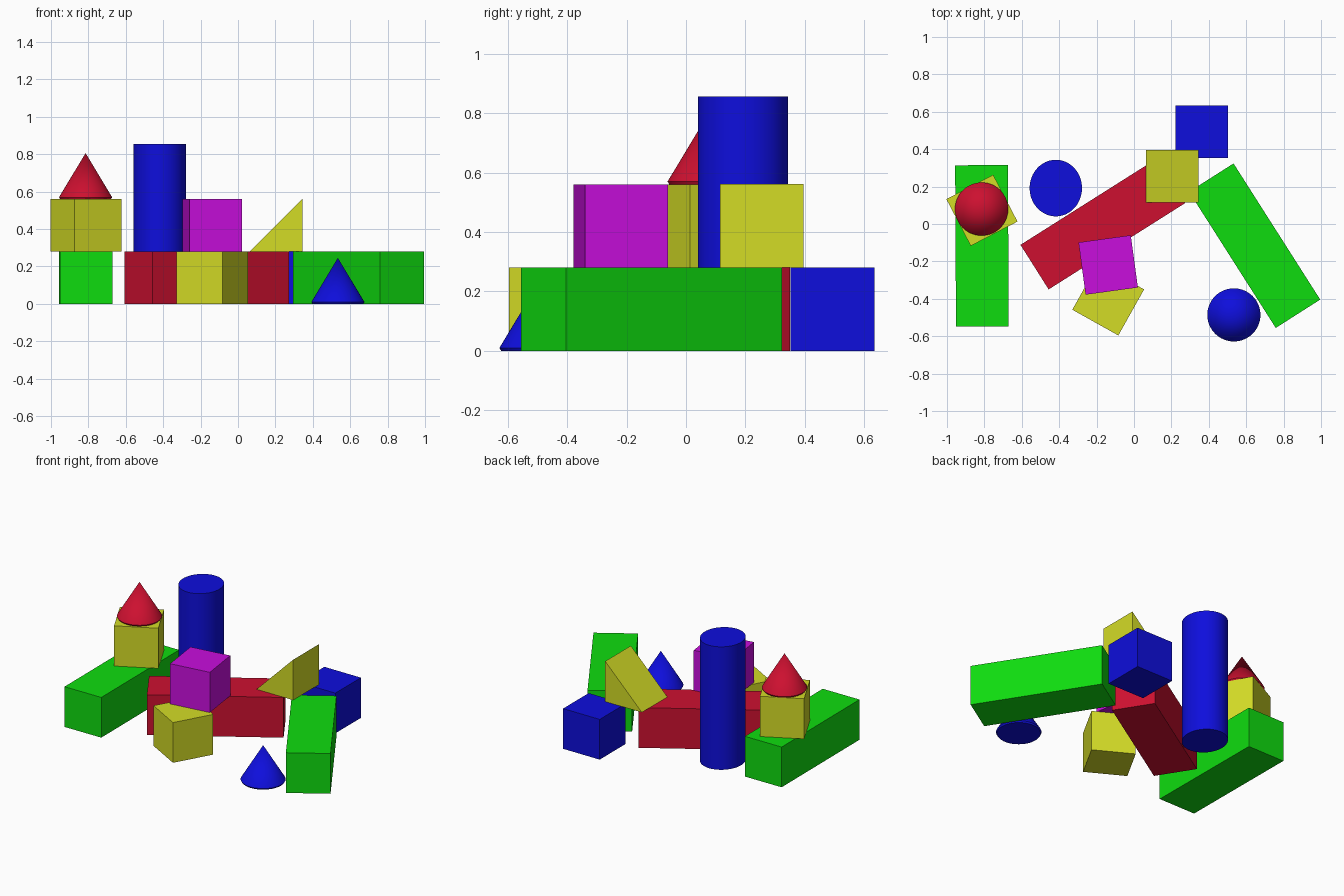
import bpy, bmesh, math
from mathutils import Matrix, Vector

if "Cube" in bpy.data.objects:
    bpy.data.objects.remove(bpy.data.objects["Cube"])

U = 0.282   # edge of a unit block
L = 0.863   # length of a long block


def material(name, rgb):
    lin = [(c / 255 / 12.92) if c < 10 else ((c / 255 + 0.055) / 1.055) ** 2.4 for c in rgb]
    m = bpy.data.materials.new(name)
    m.diffuse_color = (*lin, 1)
    m.use_nodes = True
    m.node_tree.nodes["Principled BSDF"].inputs["Base Color"].default_value = m.diffuse_color
    return m


GREEN = material("green", (15, 220, 15))
BLUE = material("blue", (14, 14, 220))
RED = material("red", (205, 16, 48))
YELLOW = material("yellow", (212, 220, 38))
MAGENTA = material("magenta", (200, 14, 220))


def finish(name, bm, mat, loc, angle=0, smooth=False):
    """Turn a bmesh (standing on its own z = 0) into a placed object."""
    bmesh.ops.recalc_face_normals(bm, faces=bm.faces)
    me = bpy.data.meshes.new(name)
    bm.to_mesh(me)
    bm.free()
    me.materials.append(mat)
    ob = bpy.data.objects.new(name, me)
    ob.location = loc
    ob.rotation_euler.z = math.radians(angle)
    bpy.context.collection.objects.link(ob)
    if smooth:
        bpy.ops.object.select_all(action='DESELECT')
        ob.select_set(True)
        bpy.context.view_layer.objects.active = ob
        bpy.ops.object.shade_smooth_by_angle(angle=math.radians(30))
    return ob


def block(name, mat, loc, angle=0, length=U):
    bm = bmesh.new()
    bmesh.ops.create_cube(bm, size=1, matrix=Matrix.Diagonal((length, U, 0.28, 1)))
    bmesh.ops.translate(bm, verts=bm.verts, vec=(0, 0, 0.14))
    return finish(name, bm, mat, loc, angle)


def turned(name, mat, loc, profile, y_scale=1, sides=64):
    """Revolve a (radius, height) profile around z."""
    bm = bmesh.new()
    vs = [bm.verts.new((r, 0, z)) for r, z in profile]
    for a, b in zip(vs, vs[1:]):
        bm.edges.new((a, b))
    bmesh.ops.spin(bm, geom=bm.verts[:] + bm.edges[:], cent=(0, 0, 0), axis=(0, 0, 1),
                   angle=math.tau, steps=sides)
    bmesh.ops.remove_doubles(bm, verts=bm.verts, dist=1e-5)
    bmesh.ops.scale(bm, verts=bm.verts, vec=(1, y_scale, 1))
    return finish(name, bm, mat, loc, smooth=True)


def wedge(name, mat, loc):
    """Right-angled triangle in xz, high on the +x side, extruded along y."""
    bm = bmesh.new()
    h = U / 2
    face = bm.faces.new([bm.verts.new(p) for p in ((-h, -h, 0), (h, -h, 0), (h, -h, 0.281))])
    ext = bmesh.ops.extrude_face_region(bm, geom=[face])
    bmesh.ops.translate(bm, vec=Vector((0, U, 0)),
                        verts=[g for g in ext["geom"] if isinstance(g, bmesh.types.BMVert)])
    return finish(name, bm, mat, loc)


# long blocks on the ground
block("left_long_block", GREEN, (-0.813, -0.117, 0), 90.3, L)
block("middle_long_block", RED, (-0.167, 0.0, 0), 32.3, L)
block("right_long_block", GREEN, (0.645, -0.116, 0), -57.5, L)

# unit cubes
block("back_cube", BLUE, (0.362, 0.493, 0))
block("front_cube", YELLOW, (-0.138, -0.404, 0), -29.2)
block("left_top_cube", YELLOW, (-0.813, 0.073, 0.28), 27.5)
block("middle_top_cube", MAGENTA, (-0.138, -0.219, 0.28), 7.8)

# wedge resting on the middle block
wedge("wedge_block", YELLOW, (0.204, 0.255, 0.28))

# cones with a thin rim, and the tall oval column
CONE = [(0, 0), (0.136, 0), (0.142, 0.010), (0, 0.246)]
turned("red_cone", RED, (-0.815, 0.08, 0.56), CONE)
turned("blue_cone", BLUE, (0.534, -0.486, 0), CONE)
turned("tall_column", BLUE, (-0.418, 0.192, 0),
       [(0, 0), (0.14, 0), (0.14, 0.856), (0, 0.856)], y_scale=1.08)
